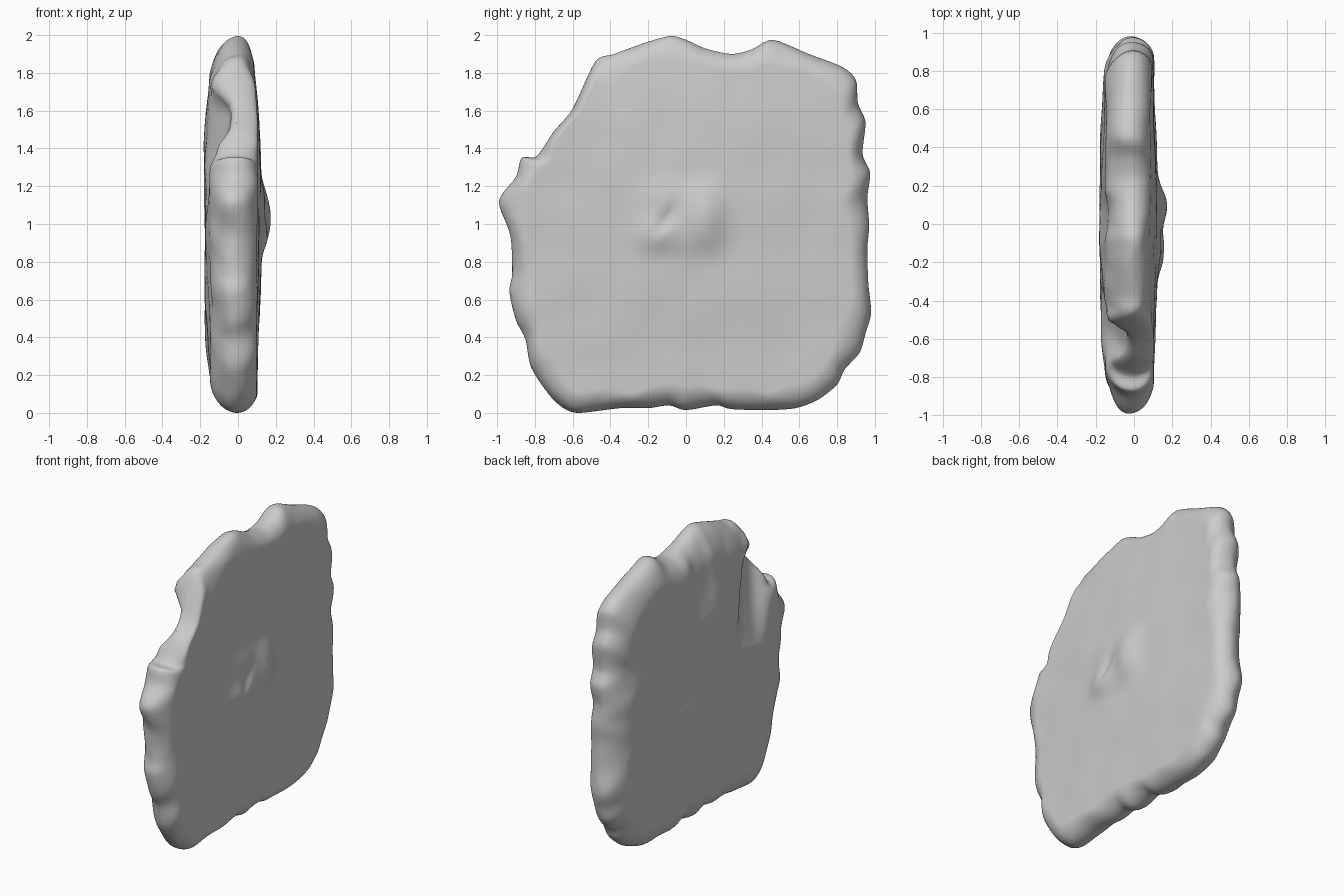
import bpy, bmesh, math
from mathutils import Vector, noise

if "Cube" in bpy.data.objects:
    bpy.data.objects.remove(bpy.data.objects["Cube"])

# Outline of the slab seen from +x, as (y, z) pairs
OUTLINE = [
    (-.56, .01), (-.35, .035), (-.2, .035), (-.09, .05), (0, .025), (.16, .05), (.24, .03),
    (.43, .025), (.58, .035), (.7, .08), (.8, .16), (.84, .24), (.92, .33), (.95, .43),
    (.98, .54), (.965, .7), (.96, .88), (.97, 1.0), (.96, 1.15), (.975, 1.28), (.935, 1.38),
    (.95, 1.55), (.91, 1.65), (.9, 1.77), (.83, 1.84), (.65, 1.91), (.46, 1.985), (.35, 1.935),
    (.24, 1.91), (.1, 1.94), (0, 1.985), (-.08, 2.005), (-.2, 1.975), (-.38, 1.91), (-.48, 1.87),
    (-.6, 1.62), (-.7, 1.5), (-.79, 1.37), (-.87, 1.36), (-.9, 1.26), (-.99, 1.13), (-.93, .95),
    (-.92, .75), (-.935, .65), (-.9, .5), (-.85, .4), (-.82, .25), (-.72, .1), (-.64, .03)]
CENTRE = Vector((0, 1.0))
RINGS, STEPS = 64, 5


def smooth_loop(pts, steps):
    """Closed cardinal spline through the points."""
    v, n, out = [Vector(p) for p in pts], len(pts), []
    for i in range(n):
        a, b, c, d = (v[(i + k) % n] for k in (-1, 0, 1, 2))
        for s in range(steps):
            t = s / steps
            out.append(b + t * t * (3 - 2 * t) * (c - b)
                       + .4 * (t**3 - 2 * t * t + t) * (c - a) + .4 * (t**3 - t * t) * (d - b))
    return out


def blob(y, z, cy, cz, ry, rz, power=2):
    return math.exp(-abs((y - cy) / ry)**power - abs((z - cz) / rz)**power)


def groove(y, z, a, b, radius):
    """Soft capsule-shaped mask, fading towards its second end."""
    a, b, p = Vector(a), Vector(b), Vector((y, z))
    t = max(0, min(1, (p - a).dot(b - a) / (b - a).length_squared))
    return math.exp(-((p - a.lerp(b, t)).length / radius)**4) * (1 - t)**.8


def smooth_step(a, b, v):
    t = max(0, min(1, (v - a) / (b - a)))
    return t * t * (3 - 2 * t)


def rounded(d, width, power):
    t = min(d / width, 1)
    return (1 - (1 - t)**power)**(1 / power)


def rim_wobble(e, seed):
    return noise.noise(Vector((e.x * 5, e.y * 5, seed)))


def rim_mid(e):
    return -.01 + .04 * rim_wobble(e, 2)


def surface(p, edge, d, side):
    """Depth (x) of a face at p, d inward from the rim point edge."""
    y, z = p
    r = (p - CENTRE).length
    cut = (smooth_step(1.3, 1.45, edge.y) * (1 - smooth_step(1.8, 1.9, edge.y))
           if edge.x < -.4 else 0)
    wobble = rim_wobble(edge, 2 + 3 * side)
    mid = rim_mid(edge)
    lumps = .006 * noise.noise(Vector((y * 4, z * 4, 7 * side)))
    if side > 0:
        top = .122 - .022 * smooth_step(.2, .95, r) + lumps - .02 * smooth_step(1.5, 2, z)
        x = mid + (top - mid) * rounded(d, (.11 + .05 * wobble) * (1 - .6 * cut), 1.9)
        # Raised boss with a slanted nick
        x += .022 * blob(y, z, -.02, 1.04, .21, .18, 4)
        x += .03 * blob(y, z, .1, 1.03, .1, .15) + .022 * blob(y, z, -.16, .94, .1, .08)
        x -= .018 * blob(y - .6 * (z - 1.03), z, -.1, 1.03, .035, .08)
        return x
    deep = -.175 + .03 * smooth_step(.4, .95, r) + 2 * lumps
    x = mid + (deep - mid) * rounded(d, (.19 + .08 * wobble) * (1 - .75 * cut), 1.9)
    # Chipped groove running in from the cut corner, and shallow dents
    x *= 1 - .75 * groove(y, z, (-.59, 1.55), (-.44, 1.05), .15)
    x *= 1 - .15 * groove(y, z, (.05, 1.9), (.02, 1.45), .1)
    for cy, cz, ry, rz, h in [(.2, .95, .2, .07, .015), (.38, .8, .07, .12, .015),
                              (-.7, .65, .06, .12, .015), (-.1, .22, .25, .06, .01)]:
        x += h * blob(y, z, cy, cz, ry, rz)
    return x


# Stone slab: concentric rings from the rim to the middle of each face
loop = smooth_loop(OUTLINE, STEPS)
low = min(p.y for p in loop)
loop = [Vector((p.x, p.y - low)) for p in loop]
n = len(loop)
# Softer outline, so that the rim ripples fade out on the faces
soft = [sum((loop[(i + k) % n] for k in range(-8, 9)), Vector((0, 0))) / 17 for i in range(n)]
bm = bmesh.new()
rim = [bm.verts.new((rim_mid(e), e.x, e.y)) for e in loop]
for side in (1, -1):
    previous = rim
    for k in range(1, RINGS):
        s = (k / RINGS)**1.8
        ring = []
        for e, f in zip(loop, soft):
            base = e.lerp(f, smooth_step(0, .12, s) * .8)
            p = base.lerp(CENTRE, s)
            d = s * (e - CENTRE).length
            ring.append(bm.verts.new((surface(p, e, d, side), p.x, p.y)))
        for i in range(n):
            j = (i + 1) % n
            bm.faces.new((previous[i], previous[j], ring[j], ring[i]))
        previous = ring
    hub = bm.verts.new((surface(CENTRE, loop[0], 1, side), CENTRE.x, CENTRE.y))
    for i in range(n):
        bm.faces.new((previous[i], previous[(i + 1) % n], hub))
bmesh.ops.recalc_face_normals(bm, faces=bm.faces)
mesh = bpy.data.meshes.new("stone_slab")
bm.to_mesh(mesh)
bm.free()
slab = bpy.data.objects.new("stone_slab", mesh)
bpy.context.collection.objects.link(slab)
bpy.context.view_layer.objects.active = slab
slab.select_set(True)
bpy.ops.object.shade_smooth_by_angle(angle=math.radians(50))
